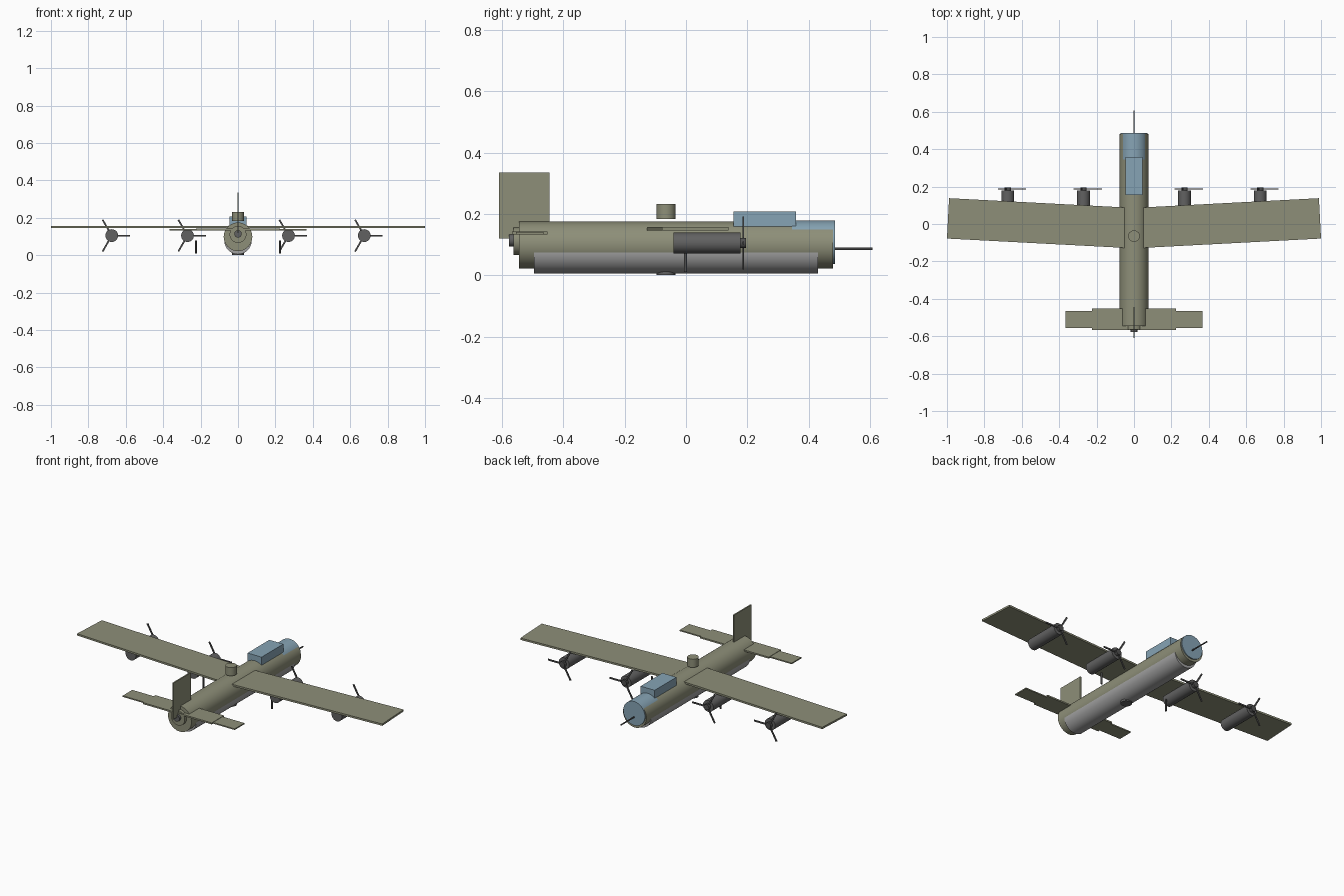
import bpy
import math

if "Cube" in bpy.data.objects:
    bpy.data.objects.remove(bpy.data.objects["Cube"])


def material(name, rgb):
    m = bpy.data.materials.new(name)
    m.diffuse_color = (*rgb, 1)
    m.use_nodes = True
    m.node_tree.nodes["Principled BSDF"].inputs["Base Color"].default_value = m.diffuse_color
    return m


OLIVE = material("olive_paint", (0.27, 0.275, 0.19))
GLASS = material("blue_glass", (0.24, 0.37, 0.46))
BELLY = material("belly_grey", (0.36, 0.36, 0.36))
DARK = material("engine_grey", (0.12, 0.12, 0.12))
BLACK = material("propeller_grey", (0.08, 0.08, 0.08))


def tube(name, mat, x, y0, y1, z, r, sides=40):
    """Cylinder along y."""
    bpy.ops.mesh.primitive_cylinder_add(vertices=sides, radius=r, depth=y1 - y0,
                                        location=(x, (y0 + y1) / 2, z),
                                        rotation=(math.pi / 2, 0, 0))
    return finish(name, mat)


def post(name, mat, x, y, z0, z1, r, sides=32):
    """Upright cylinder."""
    bpy.ops.mesh.primitive_cylinder_add(vertices=sides, radius=r, depth=z1 - z0,
                                        location=(x, y, (z0 + z1) / 2))
    return finish(name, mat)


def finish(name, mat):
    ob = bpy.context.object
    ob.name = name
    ob.data.materials.append(mat)
    bpy.ops.object.shade_smooth_by_angle(angle=math.radians(35))
    return ob


def box(name, mat, centre, size, rot=(0, 0, 0)):
    bpy.ops.mesh.primitive_cube_add(size=1, location=centre, rotation=rot)
    ob = bpy.context.object
    ob.name = name
    ob.scale = size
    ob.data.materials.append(mat)
    return ob


# Body: main tube, lower grey shell, glazed nose and stepped tail
tube("fuselage", OLIVE, 0, -0.545, 0.48, 0.0985, 0.0765)
tube("belly_shell", BELLY, 0, -0.495, 0.43, 0.078, 0.073)
tube("nose_glass", GLASS, 0, 0.345, 0.486, 0.107, 0.071)
tube("tail_step", OLIVE, 0, -0.563, -0.50, 0.111, 0.045)
tube("tail_gun_mount", DARK, 0, -0.577, -0.52, 0.114, 0.02)
tube("nose_gun", BLACK, 0, 0.45, 0.608, 0.086, 0.004, 12)
box("canopy", GLASS, (0, 0.257, 0.183), (0.092, 0.204, 0.05))

# Turrets above and below
post("top_turret", OLIVE, 0, -0.065, 0.183, 0.232, 0.031)
post("belly_turret", DARK, 0, -0.065, 0.0, 0.04, 0.031)

# Tail surfaces
box("tail_fin", OLIVE, (0, -0.527, 0.227), (0.008, 0.165, 0.215))
box("inner_tailplane", OLIVE, (0, -0.51, 0.138), (0.45, 0.115, 0.009))
box("outer_tailplane", OLIVE, (0, -0.51, 0.137), (0.734, 0.09, 0.007))

for side, label in ((1, "right"), (-1, "left")):
    # Wing: slab swept slightly towards the nose
    box(f"{label}_wing", OLIVE, (side * 0.497, 0.004, 0.151),
        (0.996, 0.216, 0.011), (0, 0, side * math.radians(3)))
    post(f"{label}_wing_strut", BLACK, side * 0.225, -0.002, 0.01, 0.08, 0.005, 12)

    # Engines with three-bladed propellers
    for place, dist in (("inner", 0.27), ("outer", 0.675)):
        x, z = side * dist, 0.105
        tube(f"{label}_{place}_engine", DARK, x, -0.04, 0.178, z, 0.034, 32)
        tube(f"{label}_{place}_hub", BLACK, x, 0.17, 0.196, z, 0.017, 20)
        for i in range(3):
            a = i * math.tau / 3
            box(f"{label}_{place}_blade_{i + 1}", BLACK,
                (x + 0.049 * math.cos(a), 0.186, z + 0.049 * math.sin(a)),
                (0.098, 0.005, 0.009), (0, -a, 0))
